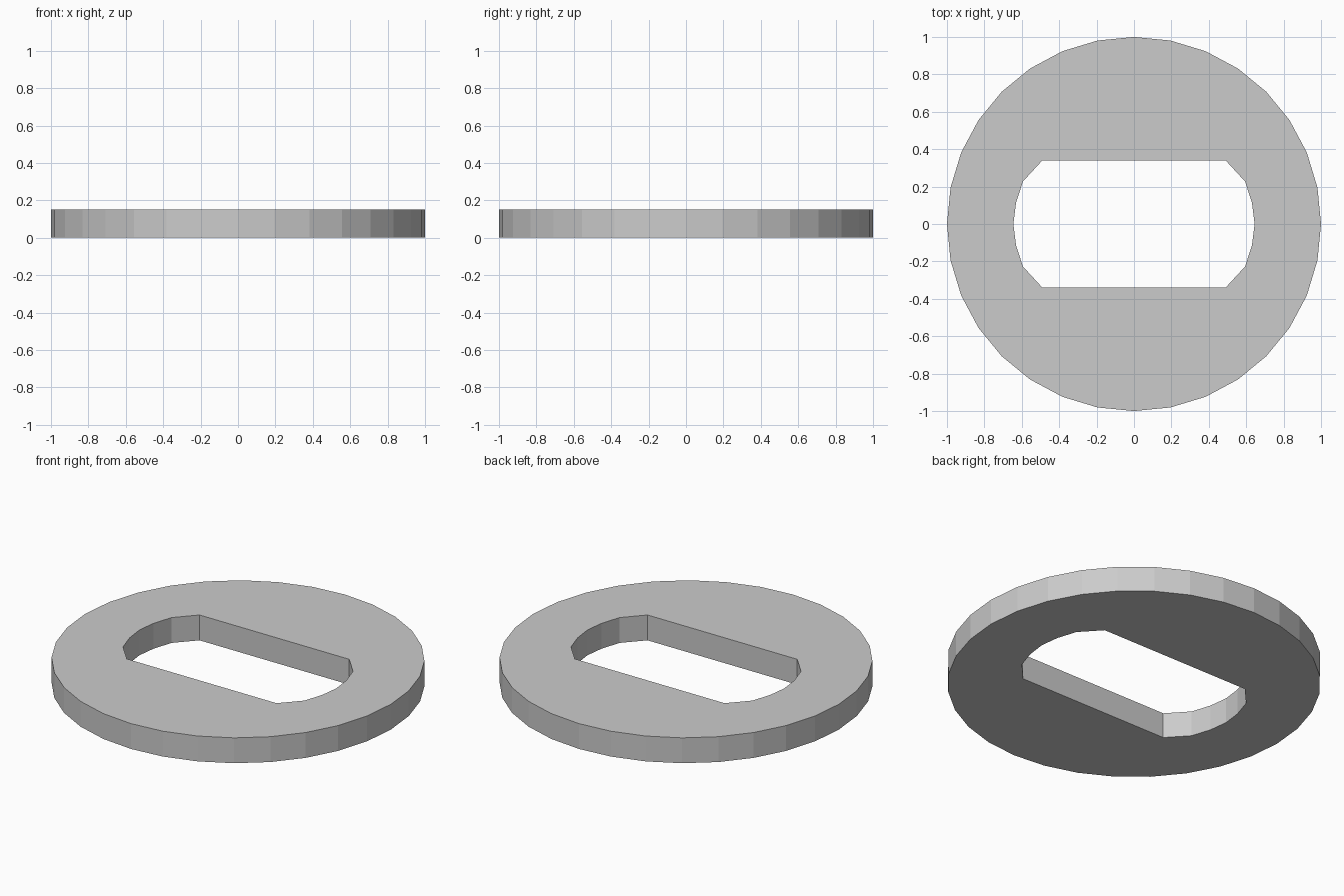
import bpy, bmesh
from math import cos, sin, tau

if "Cube" in bpy.data.objects:
    bpy.data.objects.remove(bpy.data.objects["Cube"])

THICKNESS = 0.15
SIDES = 32

# Outer rim and flat-sided slot outlines
rim = [(cos(tau * i / SIDES), sin(tau * i / SIDES)) for i in range(SIDES)]
quarter = [(0.645, 0), (0.631, 0.112), (0.594, 0.227), (0.49, 0.34)]
right_end = [(x, -y) for x, y in reversed(quarter[1:])] + quarter
slot = right_end + [(-x, -y) for x, y in right_end]

bm = bmesh.new()


def add_loop(points):
    verts = [bm.verts.new((x, y, 0)) for x, y in points]
    return [bm.edges.new((v, verts[(i + 1) % len(verts)])) for i, v in enumerate(verts)]


# Fill between the outlines, then extrude to a solid washer
edges = add_loop(rim) + add_loop(slot)
bmesh.ops.triangle_fill(bm, edges=edges, use_beauty=True, use_dissolve=False)
top = bmesh.ops.extrude_face_region(bm, geom=bm.faces[:], use_keep_orig=True)
top_verts = [g for g in top["geom"] if isinstance(g, bmesh.types.BMVert)]
bmesh.ops.translate(bm, verts=top_verts, vec=(0, 0, THICKNESS))
bmesh.ops.recalc_face_normals(bm, faces=bm.faces[:])

mesh = bpy.data.meshes.new("slotted_washer")
bm.to_mesh(mesh)
bm.free()
bpy.context.collection.objects.link(bpy.data.objects.new("slotted_washer", mesh))
